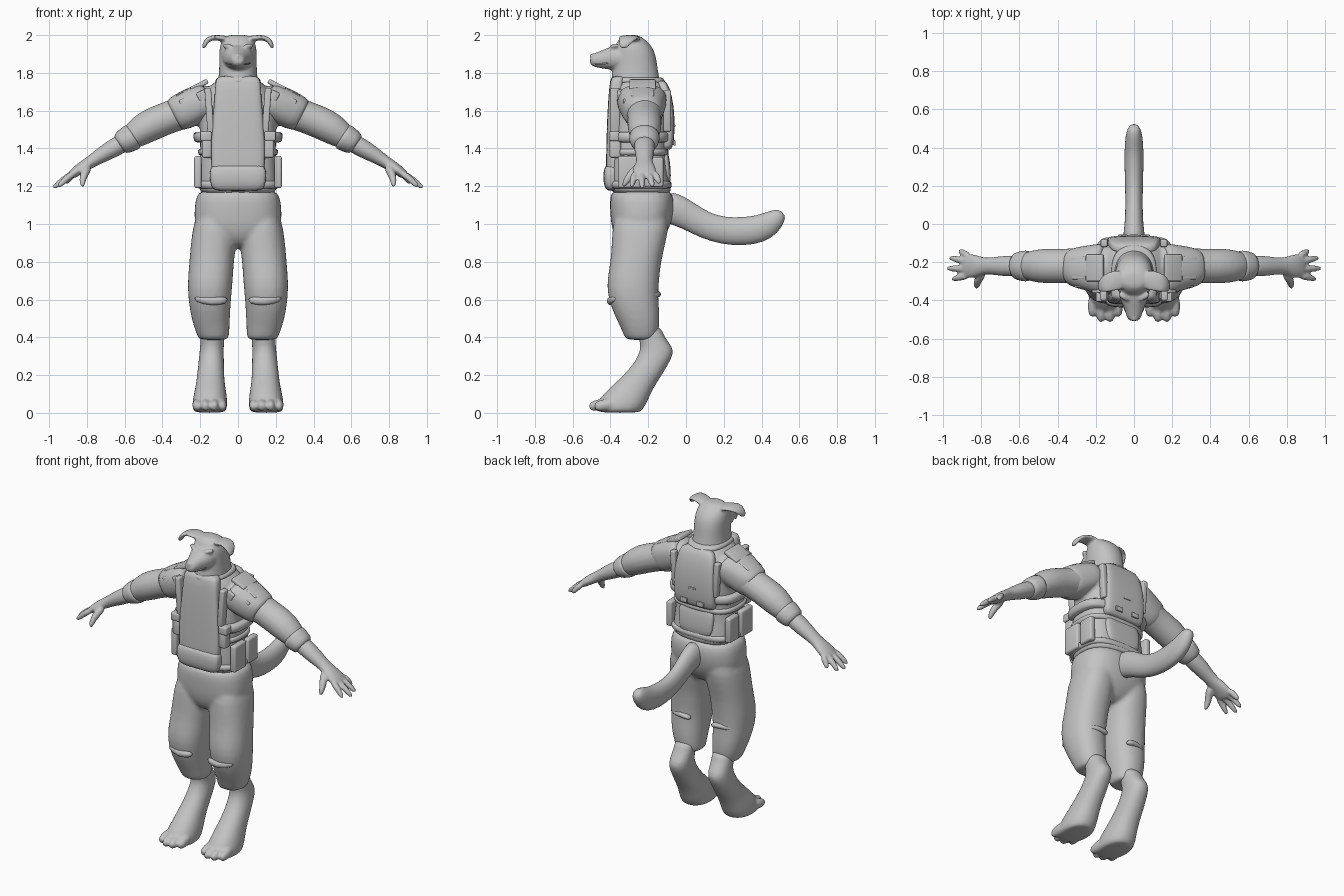
import bpy, bmesh, math
from mathutils import Vector, Matrix

grey = bpy.data.materials.new("plain grey")
grey.diffuse_color = (0.55, 0.55, 0.55, 1)
X, Y, Z = Vector((1, 0, 0)), Vector((0, 1, 0)), Vector((0, 0, 1))


def sl(z, x, y0, y1, a):
    """Horizontal slice: height, centre x, front y, back y, half width."""
    return (x, (y0 + y1) / 2, z, a, (y1 - y0) / 2)


def loft(bm, rings, ref, axis, power, n=24):
    """Skin superellipse rings (x, y, z, a, b); a lies along ref."""
    pts = [Vector(r[:3]) for r in rings]
    loops = []
    for i, r in enumerate(rings):
        t = axis or (pts[min(i + 1, len(pts) - 1)] - pts[max(i - 1, 0)]).normalized()
        u = (ref - t * ref.dot(t)).normalized()
        v = t.cross(u)
        loop = []
        for k in range(n):
            c, s = math.cos(2 * math.pi * k / n), math.sin(2 * math.pi * k / n)
            e = 2 / power
            p = pts[i] + u * r[3] * math.copysign(abs(c) ** e, c) + v * r[4] * math.copysign(abs(s) ** e, s)
            loop.append(bm.verts.new(p))
        loops.append(loop)
    for p, q in zip(loops, loops[1:]):
        for k in range(n):
            bm.faces.new((p[k], p[(k + 1) % n], q[(k + 1) % n], q[k]))
    bm.faces.new(loops[0][::-1])
    bm.faces.new(loops[-1])


def finish(name, bm):
    bmesh.ops.recalc_face_normals(bm, faces=bm.faces)
    me = bpy.data.meshes.new(name)
    bm.to_mesh(me)
    bm.free()
    me.materials.append(grey)
    me.polygons.foreach_set("use_smooth", [True] * len(me.polygons))
    ob = bpy.data.objects.new(name, me)
    bpy.context.collection.objects.link(ob)
    return ob


def solid(name, mid=(), pair=(), voxel=0, smooth=4):
    """Middle parts once, pair parts on both sides; optional voxel fusion."""
    bm = bmesh.new()
    for rings, ref, axis, power in mid:
        loft(bm, rings, ref, axis, power)
    for rings, ref, axis, power in pair:
        for side in (1, -1):
            loft(bm, [(side * r[0],) + tuple(r[1:]) for r in rings], ref, axis, power)
    ob = finish(name, bm)
    ob.modifiers.new("round", 'SUBSURF').levels = 1
    ob.modifiers["round"].render_levels = 1
    if voxel:
        m = ob.modifiers.new("fuse", 'REMESH')
        m.mode, m.voxel_size, m.use_smooth_shade = 'VOXEL', voxel, True
        m = ob.modifiers.new("soften", 'SMOOTH')
        m.factor, m.iterations = 0.5, smooth
    return ob


def boxes(name, items, bevel=0.01):
    """Bevelled boxes (centre, size, tilt about y), mirrored when off centre."""
    bm = bmesh.new()
    for loc, size, tilt in items:
        for side in ((1, -1) if loc[0] else (1,)):
            m = (Matrix.Translation((side * loc[0], loc[1], loc[2]))
                 @ Matrix.Rotation(math.radians(side * tilt), 4, 'Y')
                 @ Matrix.Diagonal((*size, 1)))
            bmesh.ops.create_cube(bm, size=1, matrix=m)
    ob = finish(name, bm)
    b = ob.modifiers.new("bevel", 'BEVEL')
    b.width, b.segments = bevel, 3


# head: skull and neck, muzzle, nose, brows, drooping ears
skull = [sl(1.66, 0, -.39, -.11, .12), sl(1.75, 0, -.40, -.135, .107), sl(1.81, 0, -.39, -.148, .1),
         sl(1.87, 0, -.385, -.155, .1), sl(1.92, 0, -.385, -.168, .1), sl(1.96, 0, -.37, -.195, .092),
         sl(1.99, 0, -.345, -.235, .07), sl(2.002, 0, -.325, -.26, .045)]
muzzle = [(0, -.32, 1.88, .09, .075), (0, -.38, 1.88, .08, .067), (0, -.425, 1.872, .057, .053),
          (0, -.47, 1.868, .043, .041), (0, -.498, 1.868, .034, .032), (0, -.508, 1.87, .018, .018)]
nose = [(0, -.48, 1.892, .014, .01), (0, -.497, 1.892, .02, .014), (0, -.511, 1.888, .01, .008)]
brow = [(.022, -.395, 1.928, .014, .012), (.05, -.385, 1.942, .018, .014), (.082, -.36, 1.945, .014, .012)]
ear = [(.05, -.29, 1.975, .05, .02), (.09, -.295, 1.985, .055, .015), (.135, -.305, 1.988, .052, .014),
       (.163, -.318, 1.975, .045, .014), (.178, -.33, 1.95, .03, .012), (.184, -.337, 1.928, .013, .009)]
solid("head", [(skull, X, Z, 2.2), (muzzle, X, None, 2.2), (nose, X, None, 2)],
      [(brow, Y, None, 2), (ear, Y, None, 2)], .008, 3)
mouth = [(.0, -.507, 1.85, .004, .003), (.028, -.49, 1.847, .004, .003), (.05, -.445, 1.845, .004, .003),
         (.066, -.41, 1.853, .004, .003)]
solid("mouth_edge", pair=[(mouth, Z, None, 2)])

# shirt: trunk and padded sleeves
trunk = [sl(1.14, 0, -.39, -.075, .2), sl(1.2, 0, -.405, -.075, .215), sl(1.3, 0, -.405, -.095, .205),
         sl(1.4, 0, -.4, -.1, .2), sl(1.5, 0, -.395, -.085, .205), sl(1.6, 0, -.39, -.08, .2),
         sl(1.68, 0, -.385, -.09, .18), sl(1.74, 0, -.375, -.115, .14), sl(1.77, 0, -.36, -.14, .105)]
sleeve = [(.1, -.225, 1.66, .125, .1), (.2, -.225, 1.63, .12, .1), (.27, -.22, 1.60, .1, .092),
          (.35, -.22, 1.57, .09, .085), (.43, -.22, 1.54, .092, .088), (.5, -.22, 1.505, .09, .085),
          (.555, -.22, 1.465, .075, .07), (.58, -.22, 1.45, .068, .06)]
solid("shirt", [(trunk, X, Z, 2.8)], [(sleeve, Y, None, 2)], .012)
cuff = [(.55, -.22, 1.467, .07, .06), (.553, -.22, 1.465, .083, .075), (.585, -.22, 1.446, .08, .07),
        (.625, -.22, 1.424, .07, .062), (.63, -.22, 1.42, .05, .04)]
solid("sleeve_cuffs", pair=[(cuff, Y, None, 2)])

# forearms with hands
forearm = [(.57, -.22, 1.45, .055, .05), (.65, -.22, 1.407, .055, .05), (.70, -.22, 1.378, .052, .045),
           (.75, -.22, 1.348, .044, .037), (.79, -.22, 1.322, .044, .032), (.83, -.22, 1.298, .06, .03),
           (.87, -.22, 1.268, .066, .026), (.895, -.22, 1.25, .058, .018)]
hand = [(forearm, Y, None, 2)]
for y, tip in ((-.168, (.915, -.14, 1.213)), (-.2, (.968, -.175, 1.195)),
               (-.235, (.982, -.232, 1.188)), (-.268, (.955, -.29, 1.195))):
    a, b = Vector((.865, y, 1.27)), Vector(tip)
    hand.append(([(*(a.lerp(b, f) + Z * h), r, r) for f, h, r in
                  ((0, 0, .02), (.45, .008, .018), (.8, .002, .016), (1, 0, .008))], Y, None, 2))
thumb = [(.79, -.25, 1.305, .025, .025), (.815, -.29, 1.265, .022, .022),
         (.825, -.318, 1.225, .018, .018), (.822, -.335, 1.195, .009, .009)]
hand.append((thumb, X, None, 2))
solid("forearms_and_hands", pair=hand, voxel=.0075, smooth=3)

# trousers: pelvis and baggy legs
pelvis = [sl(.87, 0, -.33, -.17, .06), sl(.92, 0, -.375, -.12, .15), sl(.98, 0, -.395, -.085, .23),
          sl(1.05, 0, -.402, -.065, .234), sl(1.12, 0, -.405, -.06, .228), sl(1.2, 0, -.4, -.075, .213)]
leg = [sl(.385, .128, -.315, -.16, .074), sl(.40, .13, -.325, -.15, .083), sl(.46, .14, -.35, -.14, .096),
       sl(.54, .148, -.39, -.14, .107), sl(.62, .15, -.415, -.148, .115), sl(.7, .147, -.42, -.142, .12),
       sl(.8, .14, -.4, -.132, .118), sl(.88, .131, -.395, -.112, .121), sl(.98, .125, -.39, -.09, .115),
       sl(1.06, .12, -.38, -.09, .1)]
solid("trousers", [(pelvis, X, Z, 2.5)], [(leg, X, Z, 2.3)], .012)
knee = [(.05, -.385, .6, .02, .016), (.14, -.412, .585, .022, .02), (.235, -.37, .61, .02, .016)]
fold = [(.07, -.155, .62, .016, .02), (.14, -.148, .635, .018, .02), (.22, -.18, .62, .016, .02)]
solid("trouser_folds", pair=[(knee, Z, None, 2), (fold, Z, None, 2)])

# lower legs, paws and toes
shin = [sl(0, .15, -.455, -.245, .075), sl(.015, .15, -.475, -.23, .09), sl(.05, .149, -.475, -.208, .094),
        sl(.1, .147, -.437, -.188, .087), sl(.15, .146, -.385, -.16, .077), sl(.2, .145, -.33, -.128, .072),
        sl(.26, .142, -.278, -.092, .068), sl(.31, .14, -.25, -.066, .065), sl(.35, .138, -.24, -.07, .063),
        sl(.4, .135, -.25, -.115, .063), sl(.47, .133, -.27, -.135, .066)]
paws = [(shin, X, Z, 2.2)]
for x, y in ((.084, -.485), (.126, -.512), (.172, -.512), (.216, -.485)):
    paws.append(([(x, y + .11, .05, .024, .03), (x, y + .05, .042, .026, .032),
                  (x, y + .015, .034, .023, .026), (x, y, .028, .012, .013)], X, None, 2))
solid("lower_legs_and_paws", pair=paws, voxel=.008, smooth=3)

# tail
tail = [(0, -.13, 1.1, .06, .08), (0, -.06, 1.08, .057, .085), (0, .01, 1.045, .048, .074),
        (0, .1, .992, .045, .07), (0, .2, .963, .047, .073), (0, .3, .96, .05, .076),
        (0, .39, .972, .05, .075), (0, .45, 1.005, .046, .066), (0, .495, 1.045, .036, .042),
        (0, .51, 1.062, .018, .02)]
solid("tail", [(tail, X, None, 2)])

# vest: front and back panels, belts, lower pouch
front = [(0, -.355, 1.785, .105, .03), (0, -.365, 1.77, .12, .038), (0, -.375, 1.65, .125, .038),
         (0, -.378, 1.5, .14, .042), (0, -.38, 1.38, .145, .042), (0, -.385, 1.28, .14, .04),
         (0, -.385, 1.22, .135, .03)]
back = [(0, -.135, 1.765, .1, .02), (0, -.115, 1.73, .125, .028), (0, -.098, 1.62, .14, .036),
        (0, -.095, 1.5, .145, .036), (0, -.1, 1.41, .14, .034), (0, -.112, 1.39, .13, .026)]
low_back = [(0, -.12, 1.4, .12, .02), (0, -.115, 1.34, .125, .03), (0, -.11, 1.25, .12, .032),
            (0, -.11, 1.2, .11, .025)]
pouch = [(0, -.39, 1.315, .135, .03), (0, -.395, 1.295, .15, .042), (0, -.395, 1.22, .15, .044),
         (0, -.39, 1.185, .135, .036), (0, -.385, 1.175, .11, .025)]
solid("front_panel", [(front, X, Z, 4)])
solid("back_panels", [(back, X, Z, 4), (low_back, X, Z, 4)])
solid("front_pouch", [(pouch, X, Z, 4)])


def band(z0, z1, y0, y1, a):
    return ([sl(z0, 0, y0 + .012, y1 - .012, a - .014), sl(z0 + .004, 0, y0, y1, a),
             sl(z1 - .004, 0, y0, y1, a + .004), sl(z1, 0, y0 + .012, y1 - .012, a - .012)], X, Z, 3)


solid("vest_belts", [band(1.43, 1.49, -.405, -.08, .236), band(1.36, 1.4, -.405, -.09, .212),
                     band(1.185, 1.23, -.41, -.075, .222)])
boxes("side_pouches", [((.212, -.3, 1.275), (.04, .12, .17), 0), ((.21, -.17, 1.275), (.04, .1, .16), 0),
                       ((.165, -.375, 1.4), (.05, .06, .1), 0)], .012)
boxes("chest_straps", [((.152, -.375, 1.6), (.035, .05, .24), 4), ((.17, -.38, 1.465), (.06, .055, .05), 0),
                       ((.15, -.1, 1.6), (.035, .04, .22), 4)], .008)
boxes("back_buckles", [((0, -.062, 1.52), (.05, .012, .012), 0), ((.06, -.062, 1.43), (.05, .012, .03), 0)], .004)

# shoulder guards wrapped round the upper sleeves
guard = [(.15, -.235, 1.665, .12, .075), (.155, -.235, 1.663, .138, .098), (.25, -.23, 1.615, .118, .103),
         (.335, -.225, 1.578, .098, .094), (.34, -.225, 1.575, .08, .075)]
solid("shoulder_guards", pair=[(guard, Y, None, 2.4)])
boxes("shoulder_plates", [((.205, -.23, 1.735), (.1, .14, .025), 27), ((.29, -.23, 1.685), (.075, .12, .03), 27),
                          ((.19, -.345, 1.68), (.05, .035, .05), 27), ((.285, -.315, 1.645), (.045, .035, .04), 27)],
      .007)
# collar round the neck
collar = [sl(1.745, 0, -.4, -.11, .11), sl(1.75, 0, -.405, -.105, .122),
          sl(1.772, 0, -.398, -.12, .117), sl(1.778, 0, -.39, -.13, .1)]
solid("collar", [(collar, X, Z, 2.5)])
